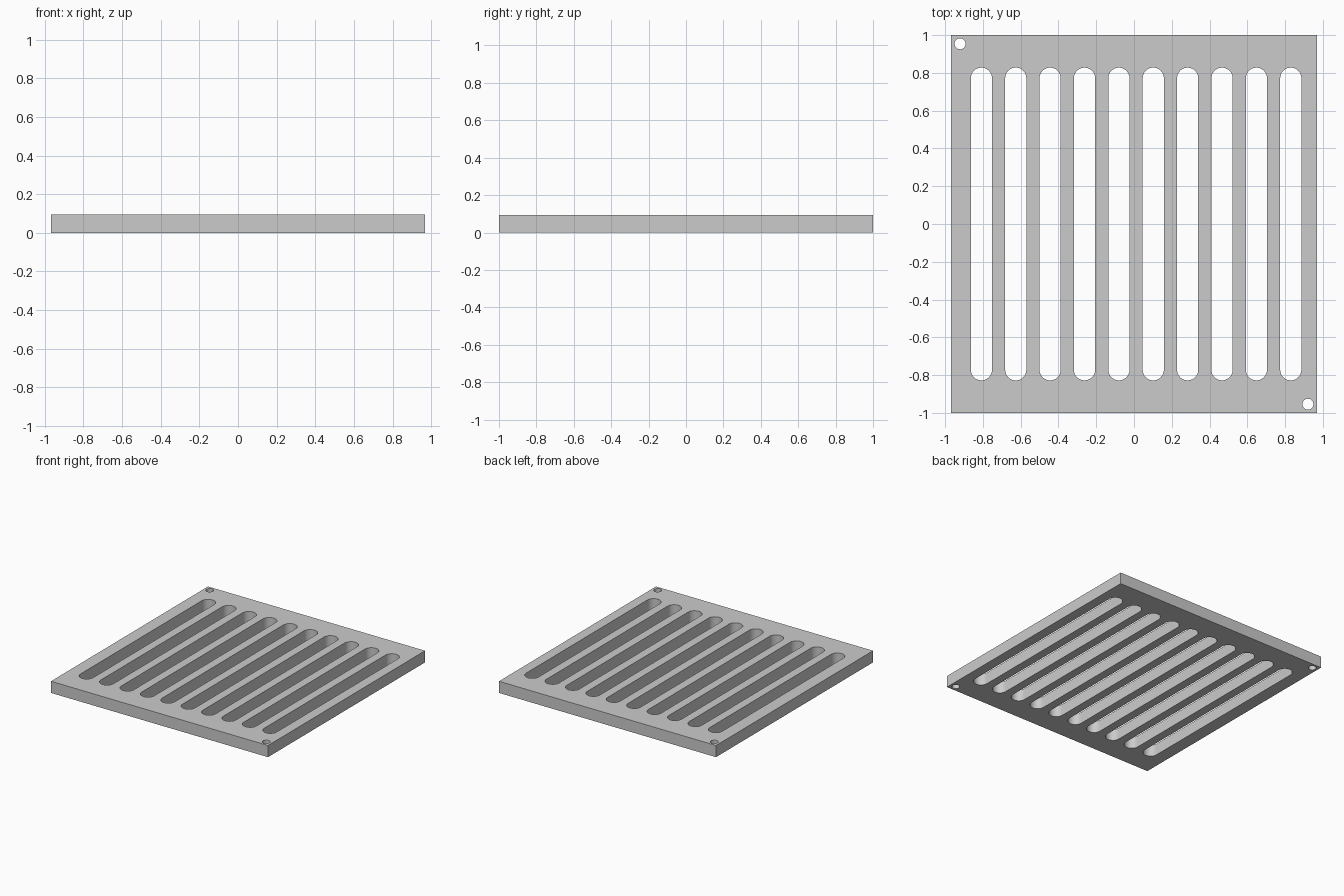
import bpy
import bmesh
import math

if "Cube" in bpy.data.objects:
    bpy.data.objects.remove(bpy.data.objects["Cube"])

HALF_X, HALF_Y, THICK = 0.968, 1.0, 0.094
SLOTS, PITCH, SHIFT = 10, 0.182, 0.011
SLOT_R, SLOT_END = 0.056, 0.828
HOLE_X, HOLE_Y, HOLE_R = 0.921, 0.954, 0.029

grey = bpy.data.materials.new("plain grey")
grey.diffuse_color = (0.6, 0.6, 0.6, 1.0)
grey.use_nodes = True
grey.node_tree.nodes["Principled BSDF"].inputs["Base Color"].default_value = grey.diffuse_color

curve = bpy.data.curves.new("slotted_plate", 'CURVE')
curve.dimensions = '2D'
curve.fill_mode = 'BOTH'
curve.extrude = THICK / 2


def outline(points):
    """Add one closed loop; inner loops become openings."""
    s = curve.splines.new('POLY')
    s.points.add(len(points) - 1)
    for p, (x, y) in zip(s.points, points):
        p.co = (x, y, 0, 1)
    s.use_cyclic_u = True


def arc(cx, cy, r, start, sweep, n):
    return [(cx + r * math.cos(start + sweep * i / n),
             cy + r * math.sin(start + sweep * i / n)) for i in range(n + 1)]


# Plate edge
outline([(-HALF_X, -HALF_Y), (HALF_X, -HALF_Y), (HALF_X, HALF_Y), (-HALF_X, HALF_Y)])

# Row of round-ended slots
for i in range(SLOTS):
    x = SHIFT + (i - (SLOTS - 1) / 2) * PITCH
    cy = SLOT_END - SLOT_R
    outline(arc(x, cy, SLOT_R, 0, math.pi, 16) + arc(x, -cy, SLOT_R, math.pi, math.pi, 16))

# Screw holes in two opposite corners
for s in (-1, 1):
    outline(arc(s * HOLE_X, -s * HOLE_Y, HOLE_R, 0, math.tau, 32)[:-1])

# Turn the outline into a clean solid
plate = bpy.data.objects.new("slotted_plate", curve)
plate.location.z = THICK / 2
bpy.context.collection.objects.link(plate)
bpy.context.view_layer.objects.active = plate
plate.select_set(True)
bpy.ops.object.convert(target='MESH')
plate = bpy.context.object
bm = bmesh.new()
bm.from_mesh(plate.data)
bmesh.ops.remove_doubles(bm, verts=bm.verts, dist=0.0001)
bmesh.ops.recalc_face_normals(bm, faces=bm.faces)
bm.to_mesh(plate.data)
bm.free()
plate.data.materials.clear()
plate.data.materials.append(grey)
bpy.ops.object.shade_smooth_by_angle(angle=math.radians(30))
